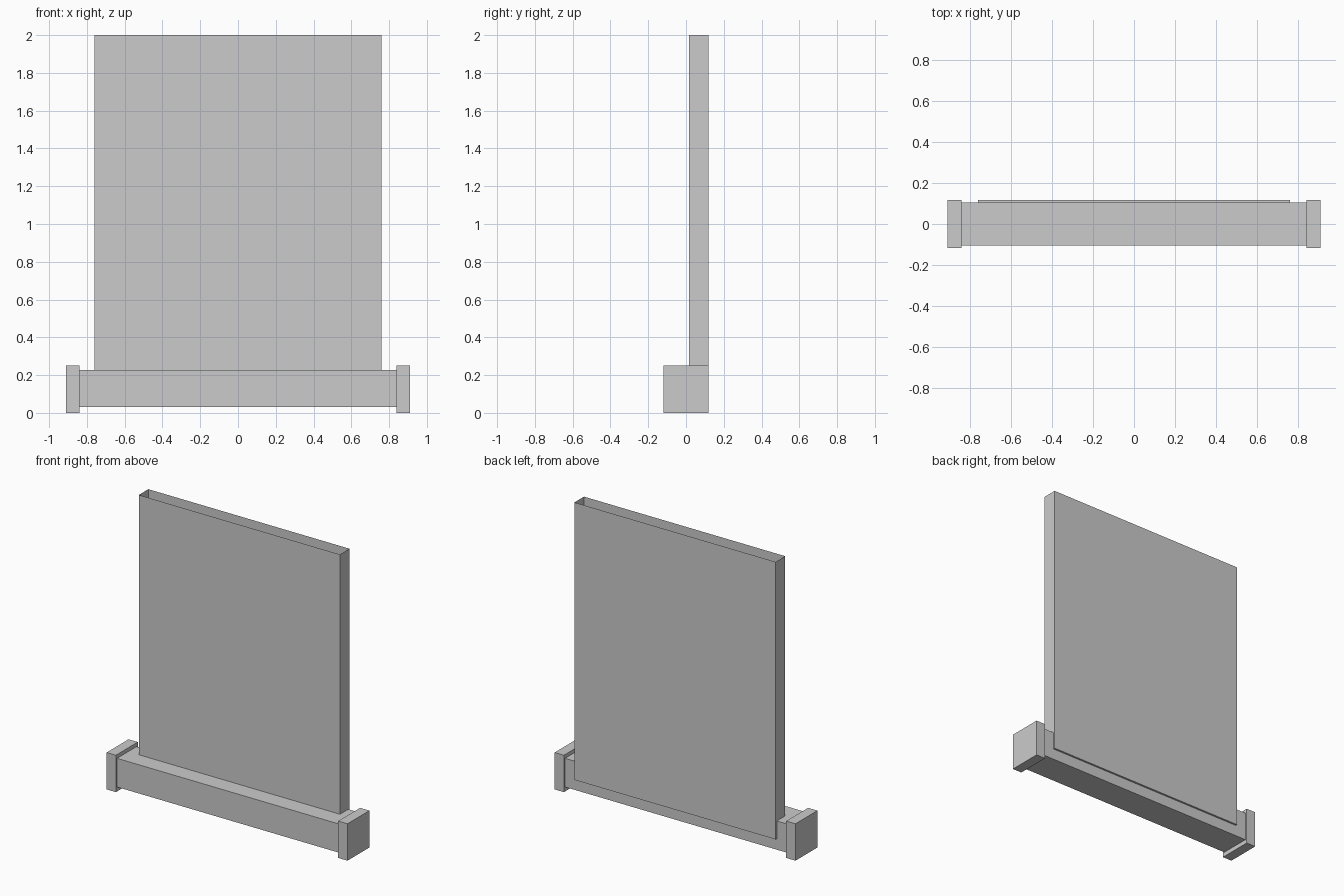
import bpy
import bmesh

if "Cube" in bpy.data.objects:
    bpy.data.objects.remove(bpy.data.objects["Cube"])


def box(name, lo, hi, open_top=False):
    """Axis-aligned box between two corners, optionally without its top face."""
    bm = bmesh.new()
    bmesh.ops.create_cube(bm, size=1)
    for v in bm.verts:
        v.co = [(a + b) / 2 + c * (b - a) for a, b, c in zip(lo, hi, v.co)]
    bm.normal_update()
    if open_top:
        top = [f for f in bm.faces if f.normal.z > 0.9]
        bmesh.ops.delete(bm, geom=top, context='FACES_ONLY')
    mesh = bpy.data.meshes.new(name)
    bm.to_mesh(mesh)
    bm.free()
    obj = bpy.data.objects.new(name, mesh)
    bpy.context.collection.objects.link(obj)
    return obj


# Long roller housing
box("housing", (-0.84, -0.105, 0.03), (0.84, 0.105, 0.226))

# Slightly larger end caps on both sides
for side, x0, x1 in (("left", -0.91, -0.84), ("right", 0.84, 0.91)):
    box(side + "_end_cap", (x0, -0.118, 0), (x1, 0.118, 0.252))

# Tall thin screen, a hollow shell open at the top
box("screen", (-0.76, 0.015, 0.105), (0.76, 0.118, 2.0), open_top=True)
